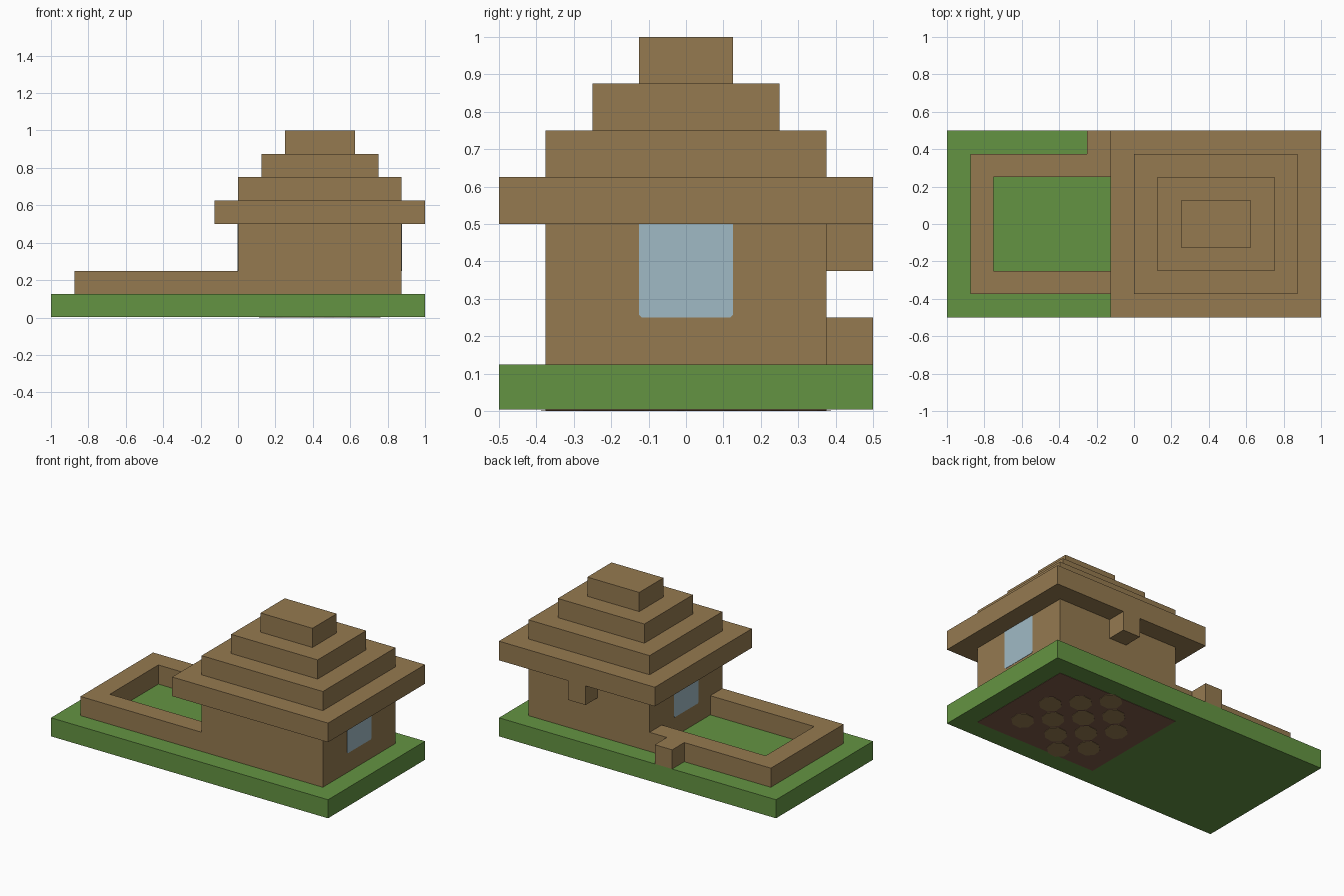
import bpy
import bmesh
from math import cos, sin, pi

cube = bpy.data.objects.get("Cube")
if cube:
    bpy.data.objects.remove(cube, do_unlink=True)


def material(name, rgb):
    linear = [((c / 255 + 0.055) / 1.055) ** 2.4 for c in rgb] + [1]
    mat = bpy.data.materials.new(name)
    mat.use_nodes = True
    mat.diffuse_color = linear
    bsdf = mat.node_tree.nodes["Principled BSDF"]
    bsdf.inputs["Base Color"].default_value = linear
    bsdf.inputs["Roughness"].default_value = 0.9
    return mat


WOOD = material("wood brown", (149, 122, 80))
GRASS = material("grass green", (100, 148, 66))
GLASS = material("pale blue glass", (160, 186, 197))
EARTH = material("earth brown", (126, 91, 73))

U = 0.125      # block size
SKIN = 0.002   # thickness of painted details


def prism(name, outline, start, end, mat, axis="z"):
    """Extrude a flat outline along z (outline in x, y) or x (outline in y, z)."""
    bm = bmesh.new()
    place = (lambda p: (p[0], p[1], start)) if axis == "z" else (lambda p: (start, p[0], p[1]))
    face = bm.faces.new([bm.verts.new(place(p)) for p in outline])
    grown = bmesh.ops.extrude_face_region(bm, geom=[face])["geom"]
    shift = (0, 0, end - start) if axis == "z" else (end - start, 0, 0)
    bmesh.ops.translate(bm, vec=shift, verts=[v for v in grown if isinstance(v, bmesh.types.BMVert)])
    bmesh.ops.recalc_face_normals(bm, faces=bm.faces)
    mesh = bpy.data.meshes.new(name)
    bm.to_mesh(mesh)
    bm.free()
    mesh.materials.append(mat)
    obj = bpy.data.objects.new(name, mesh)
    bpy.context.collection.objects.link(obj)
    return obj


def rect(x0, x1, y0, y1):
    return [(x0, y0), (x1, y0), (x1, y1), (x0, y1)]


def block(name, x0, x1, y0, y1, z0, z1, mat=WOOD):
    """Box measured in block units."""
    return prism(name, rect(x0 * U, x1 * U, y0 * U, y1 * U), z0 * U, z1 * U, mat)


# Ground slab and house body
prism("ground", rect(-8 * U, 8 * U, -4 * U, 4 * U), 2 * SKIN, U, GRASS)
block("house_walls", 0, 7, -3, 3, 1, 4)

# Stepped roof
for i in range(4):
    block(f"roof_step_{i + 1}", i - 1, 8 - i, i - 4, 4 - i, 4 + i, 5 + i)

# Yard wall, open towards the house
yard = [(0, -3), (0, -2), (-6, -2), (-6, 2), (0, 2), (0, 3), (-7, 3), (-7, -3)]
prism("yard_wall", [(x * U, y * U) for x, y in yard], U, 2 * U, WOOD)

# Single blocks on the back
block("gate_post", -2, -1, 3, 4, 1, 2)
block("eave_bracket", 3, 4, 3, 4, 3, 4)

# Windows on both ends, with nicked lower corners
nick = 0.007
pane = [(-U + nick, 2 * U), (U - nick, 2 * U), (U, 2 * U + nick),
        (U, 4 * U), (-U, 4 * U), (-U, 2 * U + nick)]
prism("window_left", pane, 7 * U, 7 * U + SKIN, GLASS, "x")
prism("window_right", pane, 0, -SKIN, GLASS, "x")

# Earth floor under the house
prism("floor_underside", rect(0, 7 * U, -3 * U, 3 * U), SKIN, 2 * SKIN, EARTH)

# Wooden spots on the floor: diagonal rows of stretched octagons
rows = [(5, -2, 1), (5, 0, 4), (4, 1, 4), (3, 2, 3)]   # first cell and count
for r, (col, line, count) in enumerate(rows):
    for n in range(count):
        cx, cy = (col - n + 0.5) * U, (line - n + 0.5) * U
        spot = []
        for k in range(8):
            a = 0.086 * cos((k + 0.5) * pi / 4)
            b = 0.068 * sin((k + 0.5) * pi / 4)
            spot.append((cx + (a - b) * 0.707, cy + (a + b) * 0.707))
        prism(f"floor_spot_{r + 1}_{n + 1}", spot, 0, SKIN, WOOD)
